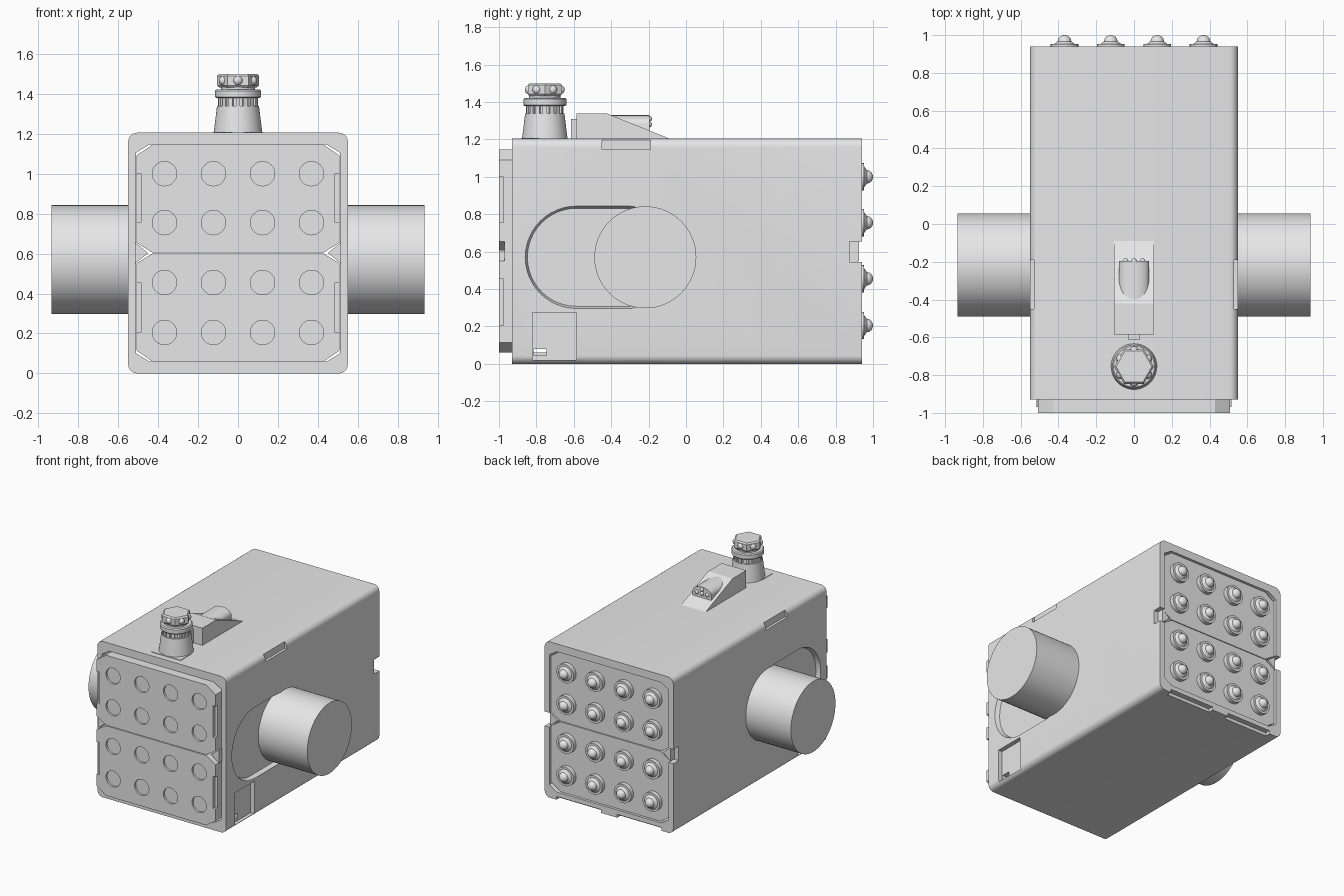
import bpy, bmesh, math
from mathutils import Matrix, Vector

if "Cube" in bpy.data.objects:
    bpy.data.objects.remove(bpy.data.objects["Cube"], do_unlink=True)

grey = bpy.data.materials.new("light_grey")
grey.use_nodes = True
grey.diffuse_color = (0.8, 0.8, 0.8, 1)
grey.node_tree.nodes["Principled BSDF"].inputs["Base Color"].default_value = (0.8, 0.8, 0.8, 1)

TURN = {"x": Matrix.Rotation(math.pi / 2, 4, "Y"),
        "y": Matrix.Rotation(-math.pi / 2, 4, "X"),
        "z": Matrix.Identity(4)}


def finish(name, bm):
    bmesh.ops.recalc_face_normals(bm, faces=bm.faces)
    mesh = bpy.data.meshes.new(name)
    bm.to_mesh(mesh)
    bm.free()
    mesh.materials.append(grey)
    ob = bpy.data.objects.new(name, mesh)
    bpy.context.collection.objects.link(ob)
    return ob


def add_prism(bm, pts, axis, lo, hi):
    """Extrude a 2D outline along an axis; outline is (y,z), (x,z) or (x,y)."""
    place = {"x": lambda a, b: (lo, a, b), "y": lambda a, b: (a, lo, b), "z": lambda a, b: (a, b, lo)}[axis]
    face = bm.faces.new([bm.verts.new(place(a, b)) for a, b in pts])
    new = bmesh.ops.extrude_face_region(bm, geom=[face])["geom"]
    step = Vector([(hi - lo) * (axis == k) for k in "xyz"])
    bmesh.ops.translate(bm, verts=[v for v in new if isinstance(v, bmesh.types.BMVert)], vec=step)


def add_box(bm, x, y, z):
    add_prism(bm, [(x[0], y[0]), (x[1], y[0]), (x[1], y[1]), (x[0], y[1])], "z", *z)


def add_lathe(bm, profile, loc, axis="z", sides=32):
    """Revolve (radius, height) points around an axis."""
    part = bmesh.new()
    verts = [part.verts.new((r, 0, h)) for r, h in profile]
    edges = [part.edges.new(p) for p in zip(verts, verts[1:])]
    bmesh.ops.spin(part, geom=verts + edges, cent=(0, 0, 0), axis=(0, 0, 1), angle=2 * math.pi, steps=sides)
    bmesh.ops.remove_doubles(part, verts=part.verts, dist=0.0001)
    part.transform(Matrix.Translation(loc) @ TURN[axis])
    temp = bpy.data.meshes.new("temp")
    part.to_mesh(temp)
    part.free()
    bm.from_mesh(temp)
    bpy.data.meshes.remove(temp)


def cut(ob, bm):
    cutter = finish("cutter", bm)
    cutter.hide_render = True
    mod = ob.modifiers.new("cut", "BOOLEAN")
    mod.operation, mod.solver, mod.object = "DIFFERENCE", "EXACT", cutter
    bpy.context.view_layer.objects.active = ob
    bpy.ops.object.modifier_apply(modifier=mod.name)
    bpy.data.objects.remove(cutter, do_unlink=True)


def smooth(ob, angle=32):
    bpy.ops.object.select_all(action="DESELECT")
    ob.select_set(True)
    bpy.context.view_layer.objects.active = ob
    bpy.ops.object.shade_smooth_by_angle(angle=math.radians(angle))


def octagon(w, z0, z1, cx, c0, c1):
    return [(-w + cx, z0), (w - cx, z0), (w, z0 + c0), (w, z1 - c1),
            (w - cx, z1), (-w + cx, z1), (-w, z1 - c1), (-w, z0 + c0)]


COLS = (-0.368, -0.123, 0.123, 0.368)
ROWS = (0.205, 0.455, 0.755, 1.0)

# Housing: rounded tube, open at both ends
bm = bmesh.new()
add_box(bm, (-0.55, 0.55), (-0.93, 0.94), (0, 1.205))
long_edges = [e for e in bm.edges if abs(e.verts[0].co.y - e.verts[1].co.y) > 1]
bmesh.ops.bevel(bm, geom=long_edges, offset=0.045, segments=6, profile=0.5, affect="EDGES")
housing = finish("housing", bm)
bm = bmesh.new()
add_prism(bm, octagon(0.51, 0.06, 1.145, 0.065, 0.04, 0.04), "y", -1.1, 1.1)
cut(housing, bm)

# Side cuts in the housing: slots, corner pockets, clip notches
for s in (-1, 1):
    bm = bmesh.new()
    rings = []
    for x, r in ((0.517, 0.262), (0.551, 0.274), (0.6, 0.274)):
        ring = []
        for centre, start in ((-0.586, 90), (-0.3, 270)):
            for i in range(25):
                a = math.radians(start + i * 7.5)
                reach = 1 if centre < -0.4 else 0.6
                ring.append(bm.verts.new((s * x, centre + reach * r * math.cos(a), 0.57 + r * math.sin(a))))
        rings.append(ring)
    for lower, upper in zip(rings, rings[1:]):
        for i in range(len(lower)):
            j = (i + 1) % len(lower)
            bm.faces.new((lower[i], lower[j], upper[j], upper[i]))
    bm.faces.new(rings[0])
    bm.faces.new(rings[-1])
    cut(housing, bm)
    for x, y, z in (((0.517, 0.7), (-0.82, -0.585), (0.022, 0.275)),
                    ((0.53, 0.7), (-0.45, -0.19), (1.145, 1.3)),
                    ((0.4, 0.7), (0.875, 1.1), (0.545, 0.655)),
                    ((0.4, 0.7), (-0.815, -0.745), (0.045, 0.08)),
                    ((0.07, 0.45), (0.9, 1.1), (-0.1, 0.025))):
        bm = bmesh.new()
        add_box(bm, sorted((s * x[0], s * x[1])), y, z)
        cut(housing, bm)
smooth(housing)

# Middle wedges between the panels, at both ends
bm = bmesh.new()
for s in (-1, 1):
    for y in ((-0.97, -0.87), (0.87, 0.925)):
        add_prism(bm, [(s * 0.515, 0.55), (s * 0.515, 0.655), (s * 0.45, 0.603)], "y", *y)
finish("middle_wedges", bm)

# End panels, an upper and a lower one at each end
for end, y0, y1 in (("front", -1.0, -0.86), ("back", 0.86, 0.92)):
    for level, z0, z1, c0, c1 in (("lower", 0.06, 0.6, 0.055, 0.05), ("upper", 0.605, 1.145, 0.05, 0.055)):
        bm = bmesh.new()
        add_prism(bm, octagon(0.509, z0, z1, 0.08, c0, c1), "y", y0, y1)
        panel = finish(f"{end}_{level}_panel", bm)
        if end == "front":
            rows = [z for z in ROWS if z0 < z < z1]
            bm = bmesh.new()
            for z in rows:
                for x in COLS:
                    add_lathe(bm, [(0, 0), (0.061, 0), (0.061, 0.1), (0, 0.1)], (x, -1.085, z), "y")
            for s in (-1, 1):
                add_box(bm, sorted((s * 0.485, s * 0.6)), (-1.1, -0.975), rows)
            cut(panel, bm)
        smooth(panel)

# Back studs: flange, cone and round tip
bm = bmesh.new()
stud = [(0.073, -0.04), (0.073, 0.012), (0.056, 0.012), (0.036, 0.027)]
stud += [(0.036 * math.cos(a), 0.027 + 0.033 * math.sin(a)) for a in (0.4, 0.8, 1.2)] + [(0, 0.06)]
for z in ROWS:
    for x in COLS:
        add_lathe(bm, stud, (x, 0.94, z), "y", 24)
smooth(finish("back_studs", bm))

# Side drums
for s, side in ((1, "left"), (-1, "right")):
    bm = bmesh.new()
    add_lathe(bm, [(0, 0), (0.2725, 0), (0.2725, 0.423), (0, 0.423)],
              (0.512 if s > 0 else -0.935, -0.2175, 0.57), "x", 64)
    smooth(finish(f"{side}_drum", bm))

# Chimney: base plate, cone, ribbed neck, collar
CY = -0.755
bm = bmesh.new()
add_box(bm, (-0.125, 0.125), (-0.88, CY), (1.2, 1.209))
finish("chimney_plate", bm)
bm = bmesh.new()
add_lathe(bm, [(0, 1.2), (0.122, 1.2), (0.105, 1.34), (0.088, 1.34), (0.088, 1.378), (0.108, 1.378),
               (0.115, 1.385), (0.115, 1.415), (0.108, 1.422), (0.085, 1.422), (0.085, 1.445), (0, 1.445)],
          (0, CY, 0), sides=48)
smooth(finish("chimney", bm))
bm = bmesh.new()
for i in range(16):
    rib = bmesh.ops.create_cube(bm, size=1)["verts"]
    place = (Matrix.Translation((0, CY, 1.36)) @ Matrix.Rotation(i * math.pi / 8, 4, "Z")
             @ Matrix.Translation((0.09, 0, 0)) @ Matrix.Diagonal((0.02, 0.022, 0.04, 1)))
    bmesh.ops.transform(bm, matrix=place, verts=rib)
finish("neck_ribs", bm)

# Six-sided cap with a round rivet on each side
bm = bmesh.new()
add_lathe(bm, [(0, 1.432), (0.095, 1.432), (0.105, 1.442), (0.105, 1.49), (0.095, 1.5), (0, 1.5)], (0, CY, 0), sides=6)
finish("cap", bm)
bm = bmesh.new()
for i in range(6):
    a = math.radians(30 + 60 * i)
    at = (0.083 * math.cos(a), CY + 0.083 * math.sin(a), 1.466)
    bmesh.ops.create_uvsphere(bm, u_segments=16, v_segments=10, radius=0.024, matrix=Matrix.Translation(at))
smooth(finish("cap_rivets", bm), 60)

# Latch: wedge, front lug, round-topped barrel with end rivets
bm = bmesh.new()
add_prism(bm, [(-0.585, 1.2), (-0.585, 1.338), (-0.42, 1.338), (-0.09, 1.205), (-0.09, 1.2)], "x", -0.105, 0.105)
finish("latch_wedge", bm)
bm = bmesh.new()
add_box(bm, (-0.03, 0.03), (-0.615, -0.58), (1.2, 1.31))
finish("latch_lug", bm)
bm = bmesh.new()
arch = [(0.08 * math.cos(a), 1.285 + 0.045 * math.sin(a)) for a in [i * math.pi / 12 for i in range(13)]]
add_prism(bm, [(0.08, 1.2)] + arch + [(-0.08, 1.2)], "y", -0.5, -0.195)
smooth(finish("latch_barrel", bm))
bm = bmesh.new()
for x, z in ((0, 1.28), (-0.045, 1.28), (0.045, 1.28), (0, 1.31)):
    bmesh.ops.create_uvsphere(bm, u_segments=12, v_segments=8, radius=0.016,
                              matrix=Matrix.Translation((x, -0.198, z)))
smooth(finish("barrel_rivets", bm), 60)
